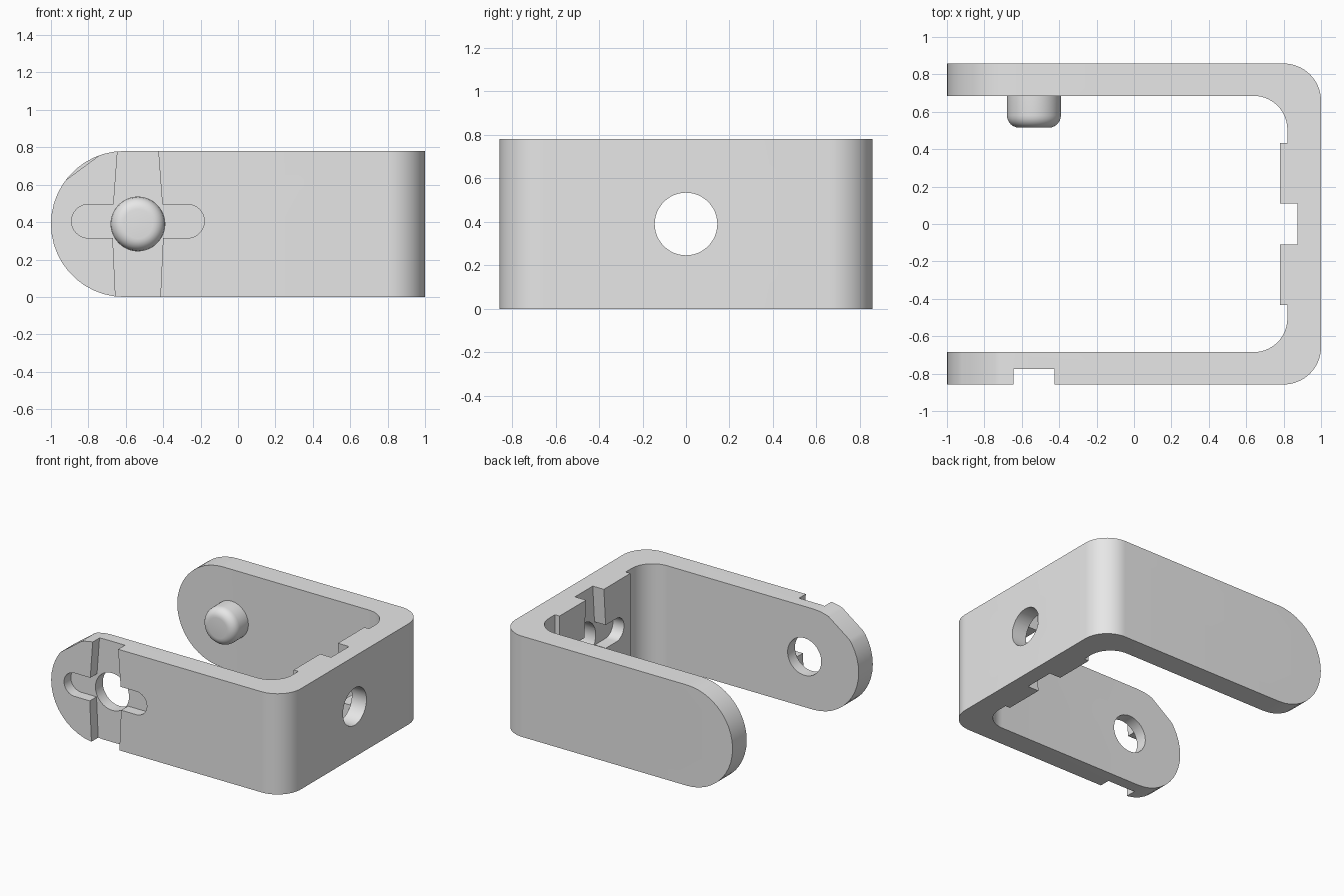
import bpy, bmesh, math

cube = bpy.data.objects.get("Cube")
if cube:
    bpy.data.objects.remove(cube, do_unlink=True)

grey = bpy.data.materials.new("plain grey")
grey.use_nodes = True
grey.diffuse_color = (0.8, 0.8, 0.8, 1)
grey.node_tree.nodes["Principled BSDF"].inputs["Base Color"].default_value = (0.8, 0.8, 0.8, 1)

HEIGHT = 0.78
MID = HEIGHT / 2
HOLE_X = -0.535
HOLE_R = 0.144


def arc(cu, cv, r, start, end, n):
    angles = [math.radians(start + (end - start) * i / n) for i in range(n + 1)]
    return [(cu + r * math.cos(a), cv + r * math.sin(a)) for a in angles]


def circle(cu, cv, r, n=48):
    return arc(cu, cv, r, 0, 360, n)[:-1]


def prism(name, outline, axis, low, high):
    """Extrude a 2D outline along an axis."""
    place = {"x": lambda u, v, t: (t, u, v),
             "y": lambda u, v, t: (u, t, v),
             "z": lambda u, v, t: (u, v, t)}[axis]
    bm = bmesh.new()
    face = bm.faces.new([bm.verts.new(place(u, v, low)) for u, v in outline])
    side = bmesh.ops.extrude_face_region(bm, geom=[face])["geom"]
    verts = [g for g in side if isinstance(g, bmesh.types.BMVert)]
    bmesh.ops.translate(bm, verts=verts, vec=place(0, 0, high - low))
    bmesh.ops.recalc_face_normals(bm, faces=bm.faces)
    return make(name, bm)


def make(name, bm):
    mesh = bpy.data.meshes.new(name)
    bm.to_mesh(mesh)
    bm.free()
    mesh.materials.append(grey)
    obj = bpy.data.objects.new(name, mesh)
    bpy.context.collection.objects.link(obj)
    return obj


def select(obj):
    bpy.ops.object.select_all(action="DESELECT")
    obj.select_set(True)
    bpy.context.view_layer.objects.active = obj


def combine(obj, cutter, operation="DIFFERENCE"):
    mod = obj.modifiers.new("cut", "BOOLEAN")
    mod.operation, mod.object, mod.solver = operation, cutter, "EXACT"
    select(obj)
    bpy.ops.object.modifier_apply(modifier=mod.name)
    bpy.data.objects.remove(cutter, do_unlink=True)


def groove(c):
    """Vertical channel, widest at mid height."""
    return [(c - 0.115, -0.1), (c + 0.115, -0.1), (c + 0.138, MID),
            (c + 0.1, 0.9), (c - 0.1, 0.9), (c - 0.138, MID)]


def slot(c):
    """Horizontal slot with round ends."""
    return (arc(c + 0.265, 0.405, 0.09, -90, 90, 16)
            + arc(c - 0.265, 0.405, 0.09, 90, 270, 16))


# U-shaped body with a raised pad inside its base
outline = ([(-1.1, -0.858)] + arc(0.8, -0.658, 0.2, -90, 0, 16)
           + arc(0.8, 0.658, 0.2, 0, 90, 16) + [(-1.1, 0.858), (-1.1, 0.685)]
           + arc(0.64, 0.505, 0.18, 90, 0, 14)
           + [(0.82, 0.433), (0.78, 0.433), (0.78, -0.433), (0.82, -0.433)]
           + arc(0.64, -0.505, 0.18, 0, -90, 14) + [(-1.1, -0.685)])
bracket = prism("bracket", outline, "z", -0.1, 0.9)

# Rounded arm ends
side = arc(-0.61, MID, MID, 90, 270, 22) + [(1.5, 0), (1.5, HEIGHT)]
combine(bracket, prism("arm_ends", side, "y", -1, 1), "INTERSECT")
corner = [(-0.93, 0.618), (-0.73, 0.765), (-0.72, 0.9), (-1.1, 0.9), (-1.1, 0.618)]
combine(bracket, prism("corner_cut", corner, "y", -1, -0.6))

# Channel, slot and hole in the front arm
combine(bracket, prism("arm_channel", groove(HOLE_X), "y", -1, -0.775))
combine(bracket, prism("arm_slot", slot(HOLE_X), "y", -1, -0.775))
combine(bracket, prism("arm_hole", circle(HOLE_X, MID, HOLE_R), "y", -1, -0.5))

# Channel, slot and hole in the base
combine(bracket, prism("base_channel", groove(0), "x", 0.6, 0.875))
combine(bracket, prism("base_slot", slot(0), "x", 0.6, 0.875))
combine(bracket, prism("base_hole", circle(0, MID, HOLE_R), "x", 0.6, 1.2))

# Peg with a rounded rim on the back arm
peg = prism("peg", circle(HOLE_X, MID, HOLE_R), "y", 0.515, 0.7)
bm = bmesh.new()
bm.from_mesh(peg.data)
rim = [e for e in bm.edges if all(v.co.y < 0.52 for v in e.verts)]
bmesh.ops.bevel(bm, geom=rim, offset=0.065, segments=6, profile=0.5, affect="EDGES")
bm.to_mesh(peg.data)
bm.free()

for obj in (bracket, peg):
    select(obj)
    bpy.ops.object.shade_smooth_by_angle(angle=math.radians(30))
